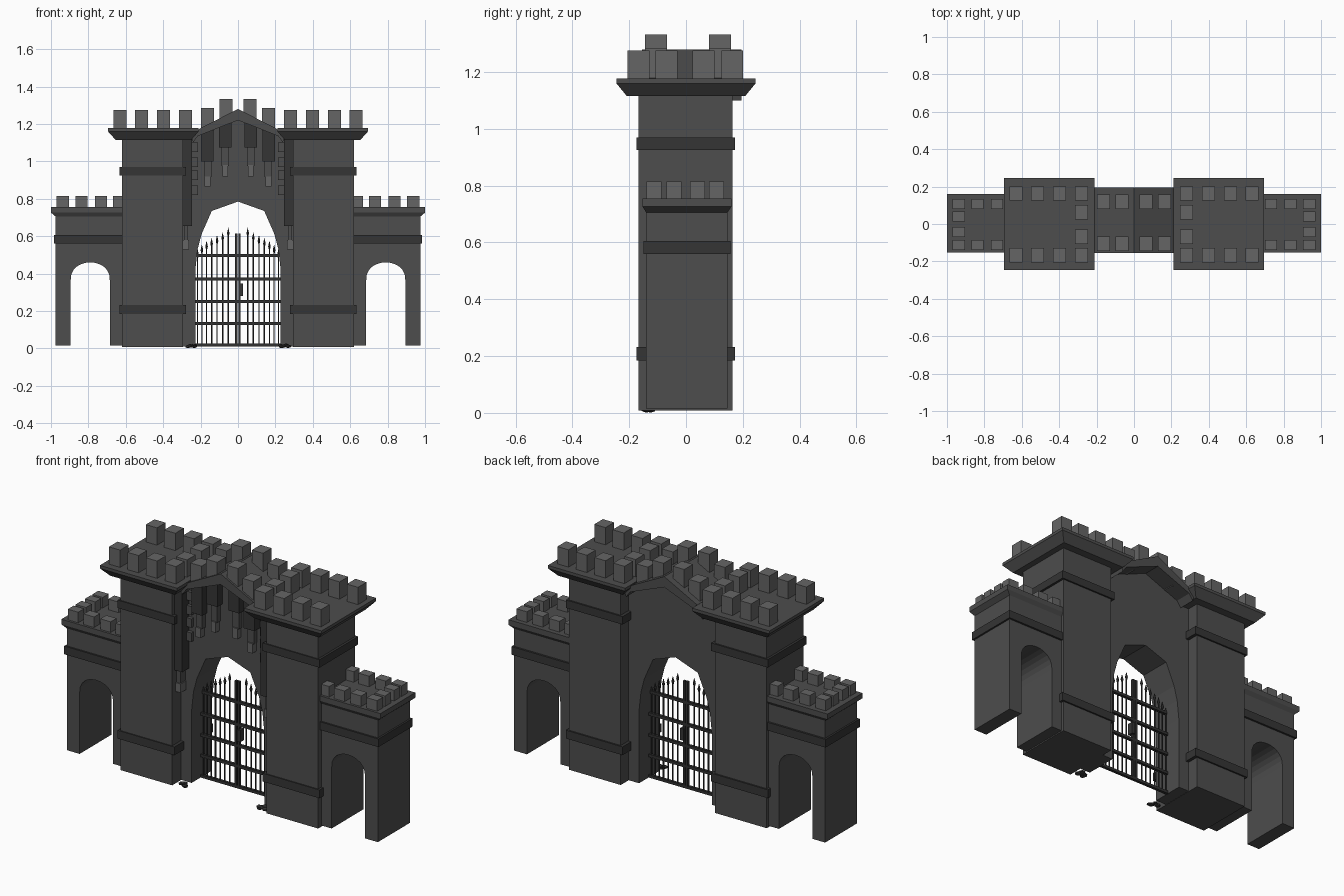
import bpy, bmesh, math, random
from mathutils import Vector, Matrix

if "Cube" in bpy.data.objects:
    bpy.data.objects.remove(bpy.data.objects["Cube"])

random.seed(4)


def material(name, v):
    m = bpy.data.materials.new(name)
    m.diffuse_color = (v, v, v, 1)
    m.use_nodes = True
    m.node_tree.nodes["Principled BSDF"].inputs["Base Color"].default_value = m.diffuse_color
    return m


STONE = material("stone", 0.075)
LIGHT = material("light_stone", 0.13)
DARK = material("dark_stone", 0.035)
IRON = material("iron", 0.03)


def finish(name, bm, mat):
    bmesh.ops.recalc_face_normals(bm, faces=bm.faces[:])
    me = bpy.data.meshes.new(name)
    bm.to_mesh(me)
    bm.free()
    me.materials.append(mat)
    ob = bpy.data.objects.new(name, me)
    bpy.context.collection.objects.link(ob)
    return ob


def add_box(bm, x, y, z):
    """Box from (min, max) pairs."""
    c = [(a + b) / 2 for a, b in (x, y, z)]
    s = [abs(b - a) for a, b in (x, y, z)]
    bmesh.ops.create_cube(bm, size=1, matrix=Matrix.Translation(c) @ Matrix.Diagonal((*s, 1)))


def boxes(name, items, mat):
    bm = bmesh.new()
    for it in items:
        add_box(bm, *it)
    return finish(name, bm, mat)


def prism(name, pts, y0, y1, mat):
    """Extrude an x-z outline from y0 to y1."""
    bm = bmesh.new()
    f = bm.faces.new([bm.verts.new((x, y0, z)) for x, z in pts])
    r = bmesh.ops.extrude_face_region(bm, geom=[f])
    bmesh.ops.translate(bm, vec=(0, y1 - y0, 0),
                        verts=[v for v in r["geom"] if isinstance(v, bmesh.types.BMVert)])
    return finish(name, bm, mat)


def cornice(name, levels, mat):
    """Stack of rectangles (x0, x1, y0, y1, z) skinned into a flared slab."""
    bm = bmesh.new()
    rings = [[bm.verts.new(p) for p in ((a, c, z), (b, c, z), (b, d, z), (a, d, z))]
             for a, b, c, d, z in levels]
    for lo, hi in zip(rings, rings[1:]):
        for i in range(4):
            j = (i + 1) % 4
            bm.faces.new((lo[i], lo[j], hi[j], hi[i]))
    bm.faces.new(rings[0])
    bm.faces.new(rings[-1])
    return finish(name, bm, mat)


def block(cx, cy, sx, sy, z0, z1):
    return ((cx - sx / 2, cx + sx / 2), (cy - sy / 2, cy + sy / 2), (z0, z1))


for s, side in ((-1, "left"), (1, "right")):
    # tower with bands, flared cap and battlements
    boxes(side + "_tower", [((s * .295, s * .62), (-.168, .163), (.008, 1.13))], STONE)
    boxes(side + "_tower_bands", [((s * .277, s * .633), (-.174, .172), z)
                                  for z in ((.185, .232), (.925, .97))], DARK)
    cornice(side + "_tower_cap", [(s * .25, s * .655, -.208, .208, 1.115),
                                  (s * .21, s * .695, -.245, .245, 1.16),
                                  (s * .21, s * .695, -.245, .245, 1.177)], STONE)
    xs = (.28, .398, .515, .63)
    spots = [(x, y) for x in xs for y in (-.167, .163)] + [(xs[0], y) for y in (-.068, .062)]
    boxes(side + "_tower_merlons",
          [block(s * x, y, .07, .077, 1.17, 1.275) for x, y in spots], LIGHT)

    # side wing with a round-headed arch
    arch = [(.79 + .105 * math.cos(a), .36 + .1 * math.sin(a) ** .8)
            for a in [math.pi * i / 12 for i in range(1, 12)]]
    outline = [(.975, .015), (.975, .715), (.6, .715), (.6, .015), (.685, .015), (.685, .36)]
    outline += arch[::-1] + [(.895, .36), (.895, .015)]
    prism(side + "_wing", [(s * x, z) for x, z in outline], -.14, .146, STONE)
    # wing band: two faces and the outer end, clear of the arch
    boxes(side + "_wing_band", [((s * .6, s * .985), (-.15, .157), (.56, .606))], DARK)
    cornice(side + "_wing_cap", [(s * .6, s * .975, -.14, .146, .705),
                                 (s * .6, s * 1.0, -.153, .16, .726),
                                 (s * .6, s * 1.0, -.153, .16, .755)], STONE)
    spots = [(x, y) for x in (.937, .837, .733, .637) for y in (-.113, .107)]
    spots += [(.937, y) for y in (-.043, .04)]
    boxes(side + "_wing_merlons",
          [block(s * x, y, .065, .053, .75, .815) for x, y in spots], LIGHT)

    # hanging corbels: large block, thin stem and light tip
    boxes(side + "_corbels", [((s * .245, s * .294), (-.15, -.08), (.655, 1.13)),
                              ((s * .13, s * .197), (-.135, -.08), (1.0, 1.17)),
                              ((s * .035, s * .102), (-.135, -.08), (1.075, 1.22))], DARK)
    boxes(side + "_corbel_stems", [((s * .267, s * .29), (-.135, -.08), (.57, .66)),
                                   ((s * .142, s * .182), (-.118, -.08), (.915, 1.0)),
                                   ((s * .048, s * .088), (-.118, -.08), (.975, 1.08))], STONE)
    boxes(side + "_corbel_tips", [((s * .262, s * .293), (-.14, -.08), (.53, .58)),
                                  ((s * .148, s * .178), (-.125, -.08), (.865, .92)),
                                  ((s * .053, s * .083), (-.125, -.08), (.92, .98))], LIGHT)
    boxes(side + "_quoins", [((s * .215, s * .25), (-.11, -.08), (z, z + .05))
                             for z in (.82, .9, .97, 1.05)], STONE)

    # flat rubble at the gate foot
    bm = bmesh.new()
    for i in range(6):
        r = random.uniform(.012, .02)
        p = (s * random.uniform(.225, .275), random.uniform(-.163, -.115), random.uniform(.008, .018))
        bmesh.ops.create_icosphere(bm, subdivisions=1, radius=r,
                                   matrix=Matrix.Translation(p) @ Matrix.Diagonal((1, 1, .5, 1)))
    for v in bm.verts:
        v.co.z = max(v.co.z, 0)
    finish(side + "_rubble", bm, DARK)


def mirrored(half):
    """Mirror an x-z half outline that ends on the centre line."""
    return half + [(-x, z) for x, z in half[::-1] if x != 0]


# gate wall with pointed opening
top = mirrored([(-.3, 1.12), (-.22, 1.14), (0, 1.25)])
opening = mirrored([(.228, .01), (.228, .42), (.216, .53), (.195, .61), (.14, .735), (0, .785)])
prism("gate_wall", [(-.3, .01)] + top + [(.3, .01)] + opening, -.09, .095, STONE)

# gabled coping and its battlements
prism("gate_coping", mirrored([(-.25, 1.14), (-.2, 1.178), (0, 1.28)])
      + mirrored([(.24, 1.1), (.215, 1.135), (0, 1.22)]), -.155, .195, STONE)
boxes("gate_merlons", [block(s * x, y, .07, .077, z - .12, z) for s in (-1, 1)
                       for x, z in ((.163, 1.285), (.065, 1.333)) for y in (-.105, .12)], LIGHT)

# iron gate: rails, spiked bars, meeting posts and lock
boxes("gate_rails", [((-.232, .232), (-.008, .008), (z - .008, z + .008))
                     for z in (.017, .134, .25, .37, .496)], IRON)
bm = bmesh.new()
bars = ((.052, .645), (.082, .62), (.112, .605), (.141, .59), (.168, .575), (.193, .555), (.216, .53))
for s in (-1, 1):
    for x, h in bars:
        for r1, r2, z0, z1 in ((.004, .004, .015, h - .04), (.004, .008, h - .045, h - .03),
                               (.008, 0.0005, h - .03, h)):
            bmesh.ops.create_cone(bm, cap_ends=True, segments=6, radius1=r1, radius2=r2,
                                  depth=z1 - z0, matrix=Matrix.Translation((s * x, 0, (z0 + z1) / 2)))
finish("gate_bars", bm, IRON)
boxes("gate_posts", [block(x, 0, .013, .016, .015, .615) for x in (-.01, .008)], IRON)
boxes("gate_lock", [((.006, .026), (-.016, .016), (.28, .347))], DARK)
